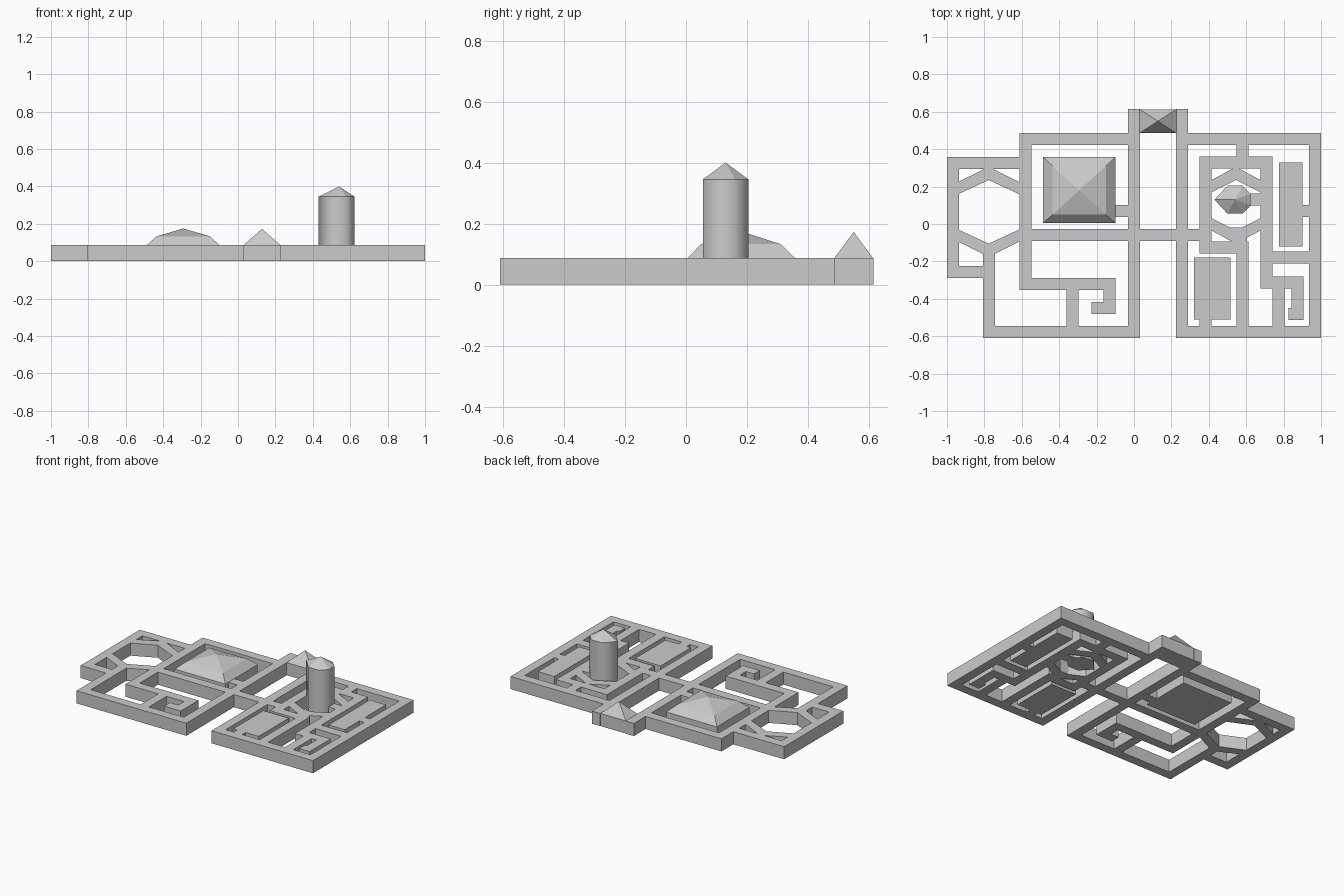
import bpy
import bmesh
from mathutils import Vector

HEIGHT = 0.087   # height of the wall slab
HALF = 0.032     # half the wall thickness

cube = bpy.data.objects.get("Cube")
if cube:
    bpy.data.objects.remove(cube, do_unlink=True)

stone = bpy.data.materials.new("grey_stone")
stone.use_nodes = True
GREY = (0.6, 0.6, 0.6, 1)
stone.diffuse_color = GREY
stone.node_tree.nodes["Principled BSDF"].inputs["Base Color"].default_value = GREY

pieces = bpy.data.collections.new("wall_pieces")


def finish(name, bm, collection):
    """Turn a bmesh into a named object with the stone material."""
    bmesh.ops.recalc_face_normals(bm, faces=bm.faces)
    mesh = bpy.data.meshes.new(name)
    bm.to_mesh(mesh)
    bm.free()
    mesh.materials.append(stone)
    obj = bpy.data.objects.new(name, mesh)
    collection.objects.link(obj)
    return obj


def rect(x0, x1, y0, y1):
    return [(x0, y0), (x1, y0), (x1, y1), (x0, y1)]


def stack(name, layers, apex=None, smooth_sides=False, collection=None):
    """Loft outlines at rising heights, closed by a flat top or an apex."""
    bm = bmesh.new()
    rings = [[bm.verts.new((x, y, z)) for x, y in outline] for outline, z in layers]
    count = len(rings[0])
    bm.faces.new(rings[0])
    for low, high in zip(rings, rings[1:]):
        for i in range(count):
            j = (i + 1) % count
            face = bm.faces.new((low[i], low[j], high[j], high[i]))
            face.smooth = smooth_sides
    if apex:
        tip = bm.verts.new(apex)
        for i in range(count):
            bm.faces.new((rings[-1][i], rings[-1][(i + 1) % count], tip))
    else:
        bm.faces.new(rings[-1])
    return finish(name, bm, collection or bpy.context.scene.collection)


def slab(outline):
    stack("wall_piece", [(outline, 0), (outline, HEIGHT)], collection=pieces)


def wall(*path):
    """Wall of constant thickness along a path of straight runs."""
    for (ax, ay), (bx, by) in zip(path, path[1:]):
        slab(rect(min(ax, bx) - HALF, max(ax, bx) + HALF,
                  min(ay, by) - HALF, max(ay, by) + HALF))


def hexagon_bars(cx, cy, half_width, side, peak):
    """Four slanted bars that make a hexagonal court."""
    bar = [(-half_width, side), (0, peak), (0, peak + 0.07), (-half_width, side + 0.065)]
    for sx in (1, -1):
        for sy in (1, -1):
            slab([(cx + sx * x, cy + sy * y) for x, y in bar])


# Left wing: outer court, great court and spiral
wall((-.58, .325), (-.968, .325), (-.968, -.257), (-.775, -.257))
wall((-.775, -.16), (-.775, -.578), (0, -.578))
wall((0, .455), (-.58, .455), (-.58, -.322), (-.132, -.322), (-.132, -.45), (-.195, -.45))
wall((-.33, -.322), (-.33, -.578))
wall((-.10, .07), (0, .07))
hexagon_bars(-.777, .065, .173, .09, .17)

# Central passage and gate piers
wall((-.58, -.06), (.383, -.06))
wall((0, -.578), (0, .583))

# Right wing: outer wall, inner ring, spiral and short links
wall((.257, .583), (.257, -.578), (.968, -.578), (.968, .455), (.257, .455))
wall((.58, .455), (.58, .33))
wall((.58, -.125), (.383, -.125), (.383, .33), (.708, .33), (.708, -.313),
     (.873, -.313), (.873, -.48), (.857, -.48))
wall((.58, -.125), (.58, -.578))
wall((.773, -.313), (.773, -.578))
wall((.708, -.18), (.968, -.18))
wall((.968, .07), (.88, .07))
wall((.383, -.54), (.383, -.48))
wall((.708, .13), (.60, .13))
hexagon_bars(.545, .10, .14, .065, .135)
slab([(.50, -.02), (.575, -.02), (.61, -.10), (.55, -.12)])

# Raised terraces in the right wing
slab(rect(.775, .90, -.12, .33))
slab(rect(.32, .515, -.51, -.18))

# Fuse every wall piece into one solid
first = pieces.objects[0]
pieces.objects.unlink(first)
bpy.context.scene.collection.objects.link(first)
fuse = first.modifiers.new("fuse", 'BOOLEAN')
fuse.operation = 'UNION'
fuse.solver = 'EXACT'
fuse.operand_type = 'COLLECTION'
fuse.collection = pieces
depsgraph = bpy.context.evaluated_depsgraph_get()
fused = bpy.data.meshes.new_from_object(first.evaluated_get(depsgraph))
first.modifiers.clear()
first.data = fused
first.name = "maze_walls"
for piece in list(pieces.objects):
    bpy.data.objects.remove(piece, do_unlink=True)
bpy.data.collections.remove(pieces)

# Pavilion with a two-slope hipped roof
base = rect(-.487, -.10, .005, .358)
stack("pavilion", [(base, 0), (base, HEIGHT), (rect(-.435, -.15, .05, .31), .133)],
      apex=(-.293, .18, .175))

# Gatehouse with a pyramid roof
gate = rect(.03, .226, .486, .613)
stack("gatehouse", [(gate, 0), (gate, HEIGHT)], apex=(.128, .55, .173))

# Many-sided tower, rounded by smooth shading, with a faceted cap
ring = [(.43, .13), (.50, .055), (.58, .055), (.624, .10), (.624, .16), (.58, .205), (.50, .205)]
tower = stack("tower", [(ring, 0), (ring, .345)], apex=(.54, .13, .40), smooth_sides=True)
